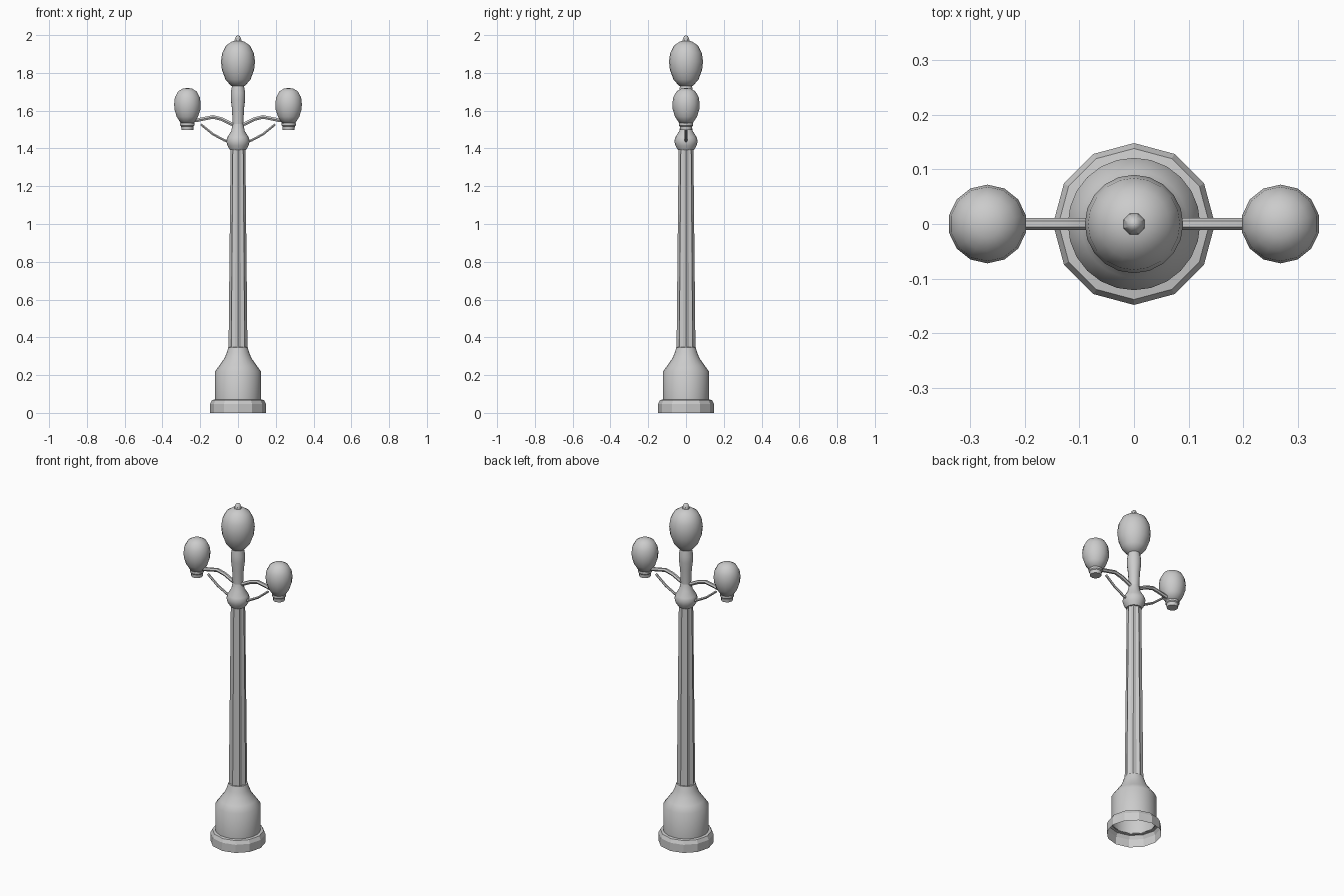
import bpy, bmesh
from math import pi, cos, sin, radians

if "Cube" in bpy.data.objects:
    bpy.data.objects.remove(bpy.data.objects["Cube"])


def smooth(ob, angle):
    bpy.ops.object.select_all(action='DESELECT')
    ob.select_set(True)
    bpy.context.view_layer.objects.active = ob
    bpy.ops.object.shade_smooth_by_angle(angle=radians(angle))


def lathe(name, profile, sides, x=0.0, turn=0.0, flute=1.0, angle=40):
    """Revolve (radius, z) points; flute < 1 pulls in every second corner."""
    bm = bmesh.new()
    rings = []
    for r, z in profile:
        if r == 0:
            rings.append([bm.verts.new((x, 0, z))] * sides)
            continue
        ring = []
        for i in range(sides):
            a = turn + 2 * pi * i / sides
            k = r * (flute if i % 2 else 1)
            ring.append(bm.verts.new((x + k * cos(a), k * sin(a), z)))
        rings.append(ring)
    for lo, hi in zip(rings, rings[1:]):
        for i in range(sides):
            j = (i + 1) % sides
            bm.faces.new(dict.fromkeys((lo[i], lo[j], hi[j], hi[i])))
    me = bpy.data.meshes.new(name)
    bm.to_mesh(me)
    bm.free()
    ob = bpy.data.objects.new(name, me)
    bpy.context.collection.objects.link(ob)
    smooth(ob, angle)
    return ob


def tube(name, pts, radius):
    cu = bpy.data.curves.new(name, 'CURVE')
    cu.dimensions = '3D'
    cu.bevel_depth = radius
    cu.bevel_resolution = 1
    cu.use_fill_caps = True
    sp = cu.splines.new('POLY')
    sp.points.add(len(pts) - 1)
    for p, (x, z) in zip(sp.points, pts):
        p.co = (x, 0, z, 1)
    ob = bpy.data.objects.new(name, cu)
    bpy.context.collection.objects.link(ob)
    bpy.ops.object.select_all(action='DESELECT')
    ob.select_set(True)
    bpy.context.view_layer.objects.active = ob
    bpy.ops.object.convert(target='MESH')
    smooth(bpy.context.object, 50)


# Hollow plinth and bell-shaped base
lathe("plinth", [(.148, 0), (.148, .048), (.138, .068), (.12, .071)], 12, angle=25)
lathe("base", [(.121, .068), (.121, .22), (.098, .252), (.073, .287),
               (.061, .315), (.051, .347), (.035, .349)], 24)

# Fluted tapering shaft
lathe("shaft", [(.05, .34), (.039, 1.40)], 16, flute=.84, angle=15)

# Collar and baluster stem under the main lamp
lathe("collar", [(.03, 1.39), (.042, 1.392), (.056, 1.415), (.062, 1.44),
                 (.056, 1.46), (.036, 1.492), (.028, 1.53)], 16)
lathe("stem", [(.028, 1.525), (.032, 1.61), (.038, 1.66), (.038, 1.695),
               (.031, 1.735)], 16)

# Main globe and finial
lathe("main_globe", [(0, 1.728), (.036, 1.73), (.066, 1.765), (.085, 1.815),
                     (.09, 1.86), (.084, 1.905), (.064, 1.945),
                     (.03, 1.967), (0, 1.97)], 20, angle=60)
lathe("finial", [(.021, 1.962), (.02, 1.973), (.012, 1.993), (0, 2.0)], 8, turn=pi / 8)

# Side lamps and scrolled brackets, one per side
for side, s in (("right", 1), ("left", -1)):
    cx = .268 * s
    lathe(side + "_globe", [(0, 1.532), (.036, 1.534), (.058, 1.568), (.07, 1.605),
                            (.072, 1.635), (.068, 1.67), (.05, 1.702),
                            (.025, 1.717), (0, 1.72)], 14, x=cx, turn=pi / 14, angle=60)
    lathe(side + "_cup", [(0, 1.497), (.031, 1.497), (.033, 1.517), (.038, 1.522),
                          (.038, 1.532), (.034, 1.538)], 12, x=cx, angle=30)
    tube(side + "_upper_arm", [(.01 * s, 1.523), (.035 * s, 1.53), (.085 * s, 1.555), (.132 * s, 1.567),
                               (.215 * s, 1.55), (.255 * s, 1.545)], .011)
    tube(side + "_lower_brace", [(.04 * s, 1.435), (.07 * s, 1.442), (.132 * s, 1.475),
                                 (.196 * s, 1.527)], .007)
